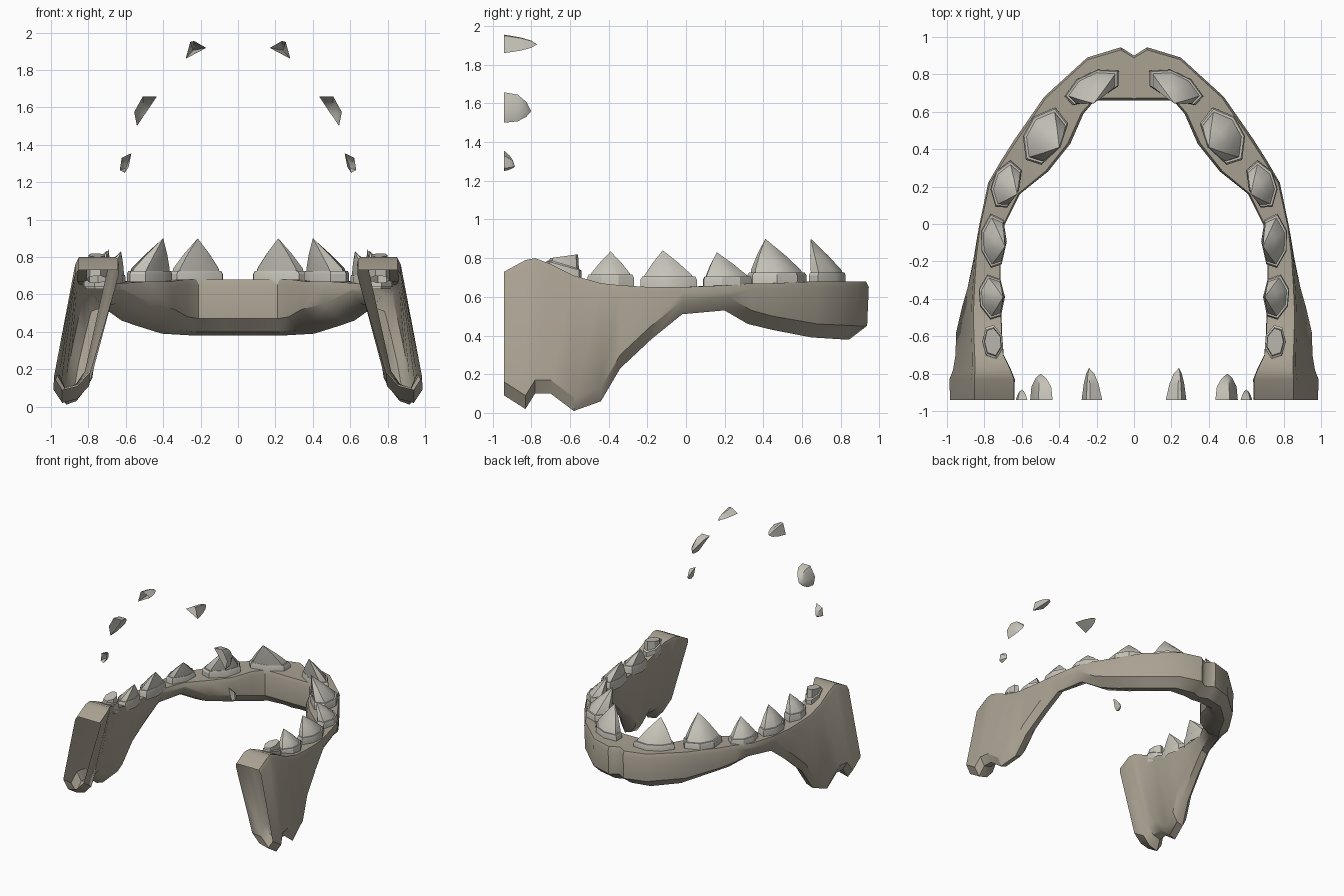
import bpy, bmesh
from math import radians
from mathutils import Vector, Matrix

if "Cube" in bpy.data.objects:
    bpy.data.objects.remove(bpy.data.objects["Cube"])


def material(name, rgb):
    m = bpy.data.materials.new(name)
    m.diffuse_color = (*rgb, 1)
    m.use_nodes = True
    m.node_tree.nodes["Principled BSDF"].inputs["Base Color"].default_value = m.diffuse_color
    return m


BONE = material("bone", (0.40, 0.36, 0.29))
TOOTH = material("enamel", (0.56, 0.54, 0.48))


def loft(name, rings, mat, angle, tip=None, cap=False):
    """Skin a list of closed rings, optionally ending in a point; mirrored in x."""
    bm = bmesh.new()
    vs = [[bm.verts.new(p) for p in r] for r in rings]
    n = len(rings[0])
    for a, b in zip(vs, vs[1:]):
        for i in range(n):
            j = (i + 1) % n
            bm.faces.new((a[i], a[j], b[j], b[i]))
    if tip is not None:
        t = bm.verts.new(tip)
        for i in range(n):
            bm.faces.new((vs[-1][i], vs[-1][(i + 1) % n], t))
    if cap:
        bm.faces.new(vs[-1])
    bmesh.ops.recalc_face_normals(bm, faces=bm.faces)
    me = bpy.data.meshes.new(name)
    bm.to_mesh(me)
    bm.free()
    ob = bpy.data.objects.new(name, me)
    bpy.context.collection.objects.link(ob)
    me.materials.append(mat)
    mir = ob.modifiers.new("mirror", 'MIRROR')
    mir.use_clip = True
    bpy.ops.object.select_all(action='DESELECT')
    ob.select_set(True)
    bpy.context.view_layer.objects.active = ob
    bpy.ops.object.shade_smooth_by_angle(angle=radians(angle))
    return ob


# Jaw bone stations: outer x,y, inner x,y, top z, bottom z, outward lean of the bottom
STATIONS = [
    (0.00, 0.90, 0.00, 0.66, 0.68, 0.38, 0),
    (0.07, 0.945, 0.08, 0.66, 0.68, 0.38, 0),
    (0.25, 0.89, 0.21, 0.66, 0.68, 0.38, 0),
    (0.48, 0.68, 0.27, 0.59, 0.68, 0.39, 0),
    (0.64, 0.45, 0.34, 0.43, 0.67, 0.43, 0),
    (0.71, 0.34, 0.46, 0.28, 0.67, 0.46, 0),
    (0.78, 0.22, 0.61, 0.16, 0.66, 0.53, 0),
    (0.83, -0.02, 0.70, -0.02, 0.65, 0.51, 0.0),
    (0.85, -0.18, 0.71, -0.18, 0.65, 0.38, 0.015),
    (0.86, -0.34, 0.71, -0.34, 0.66, 0.23, 0.04),
    (0.865, -0.44, 0.705, -0.44, 0.67, 0.06, 0.065),
    (0.865, -0.58, 0.70, -0.58, 0.71, 0.01, 0.10),
    (0.86, -0.70, 0.69, -0.70, 0.77, 0.10, 0.11),
    (0.86, -0.78, 0.65, -0.78, 0.80, 0.10, 0.125),
    (0.865, -0.83, 0.63, -0.83, 0.79, 0.02, 0.14),
    (0.865, -0.94, 0.63, -0.94, 0.73, 0.09, 0.14),
]


def section(ox, oy, ix, iy, zt, zb, lean):
    prof = [(0.05, zt), (0.95, zt), (1, zt - 0.03), (0.97, zb + 0.07),
            (0.65, zb), (0.25, zb + 0.02), (0, zb + 0.09), (0, zt - 0.03)]
    ring = []
    for t, z in prof:
        f = (zt - z) / (zt - zb)
        x = ix + (ox - ix) * t + lean * f * (1.35 - 0.35 * t)
        ring.append((x, iy + (oy - iy) * t, z))
    return ring


# Hollow jaw bone, open at the two rear ends
loft("lower_jaw", [section(*s) for s in STATIONS], BONE, 35)

# Unit outline of a tooth: +u along the jaw, +v to its outside
OUTLINE = [(-1, 0.35), (-0.35, 1), (0.4, 0.9), (1, 0.1), (0.85, -0.7), (0, -1), (-0.8, -0.65)]


def lower_tooth(name, cx, cy, turn, hl, hw, z, tip):
    rot = Matrix.Rotation(radians(turn), 3, 'Z')
    c, tip = Vector((cx, cy, 0)), Vector(tip)

    def ring(s, h, pull=0.0):
        pts = [c + rot @ Vector((u * hl * s, v * hw * s, 0)) for u, v in OUTLINE]
        return [(p.x + (tip.x - cx) * pull, p.y + (tip.y - cy) * pull, h) for p in pts]
    # gum collar, then the pointed crown
    loft(name + "_collar", [ring(1.0, z - 0.03), ring(1.0, z + 0.03), ring(0.94, z + 0.045),
                            ring(0.8, z + 0.045)], TOOTH, 30, cap=True)
    h = tip.z - z - 0.03
    loft(name, [ring(0.88, z + 0.03), ring(0.84, z + 0.03 + h * 0.15, 0.08),
                ring(0.48, z + 0.03 + h * 0.55, 0.5)], TOOTH, 40, tip=tip)


lower_tooth("front_tooth", 0.22, 0.735, -22, 0.16, 0.075, 0.68, (0.215, 0.645, 0.90))
lower_tooth("canine_tooth", 0.48, 0.47, -56, 0.16, 0.105, 0.68, (0.40, 0.41, 0.90))
lower_tooth("third_tooth", 0.685, 0.21, -68, 0.13, 0.075, 0.66, (0.625, 0.16, 0.83))
lower_tooth("fourth_tooth", 0.75, -0.09, -87, 0.145, 0.07, 0.66, (0.69, -0.12, 0.84))
lower_tooth("fifth_tooth", 0.76, -0.39, -90, 0.12, 0.07, 0.67, (0.70, -0.39, 0.835))


# Blunt rear molar with a tilted top
def molar_ring(s, za, zb):
    return [(0.755 - 0.055 * s * v, -0.63 + 0.09 * s * u, za + (zb - za) * (u + 1) / 2)
            for u, v in OUTLINE]


loft("rear_molar", [molar_ring(1, 0.70, 0.66), molar_ring(1, 0.785, 0.735),
                    molar_ring(0.85, 0.79, 0.745), molar_ring(0.8, 0.80, 0.82)],
     TOOTH, 30, cap=True)


# Floating upper tooth tips: x,z outline on the rear plane, pointing to +y, open at the base
def upper_tooth(name, outline, tip, fat):
    tx, ty, tz = tip
    y0 = -0.94

    def ring(f, s):
        return [(tx + (x - tx) * s, y0 + (ty - y0) * f, tz + (z - tz) * s) for x, z in outline]
    loft(name, [ring(0, 1), ring(0.5, fat), ring(0.82, fat * 0.55)], TOOTH, 40, tip=tip)


upper_tooth("upper_front_tooth", [(0.17, 1.918), (0.235, 1.955), (0.255, 1.95), (0.28, 1.86)],
            (0.24, -0.77, 1.905), 0.72)
upper_tooth("upper_canine", [(0.435, 1.657), (0.51, 1.657), (0.555, 1.575), (0.54, 1.50)],
            (0.50, -0.80, 1.56), 0.88)
upper_tooth("upper_side_tooth", [(0.57, 1.355), (0.622, 1.33), (0.632, 1.265), (0.605, 1.25),
                                 (0.585, 1.28)], (0.60, -0.885, 1.275), 0.7)
